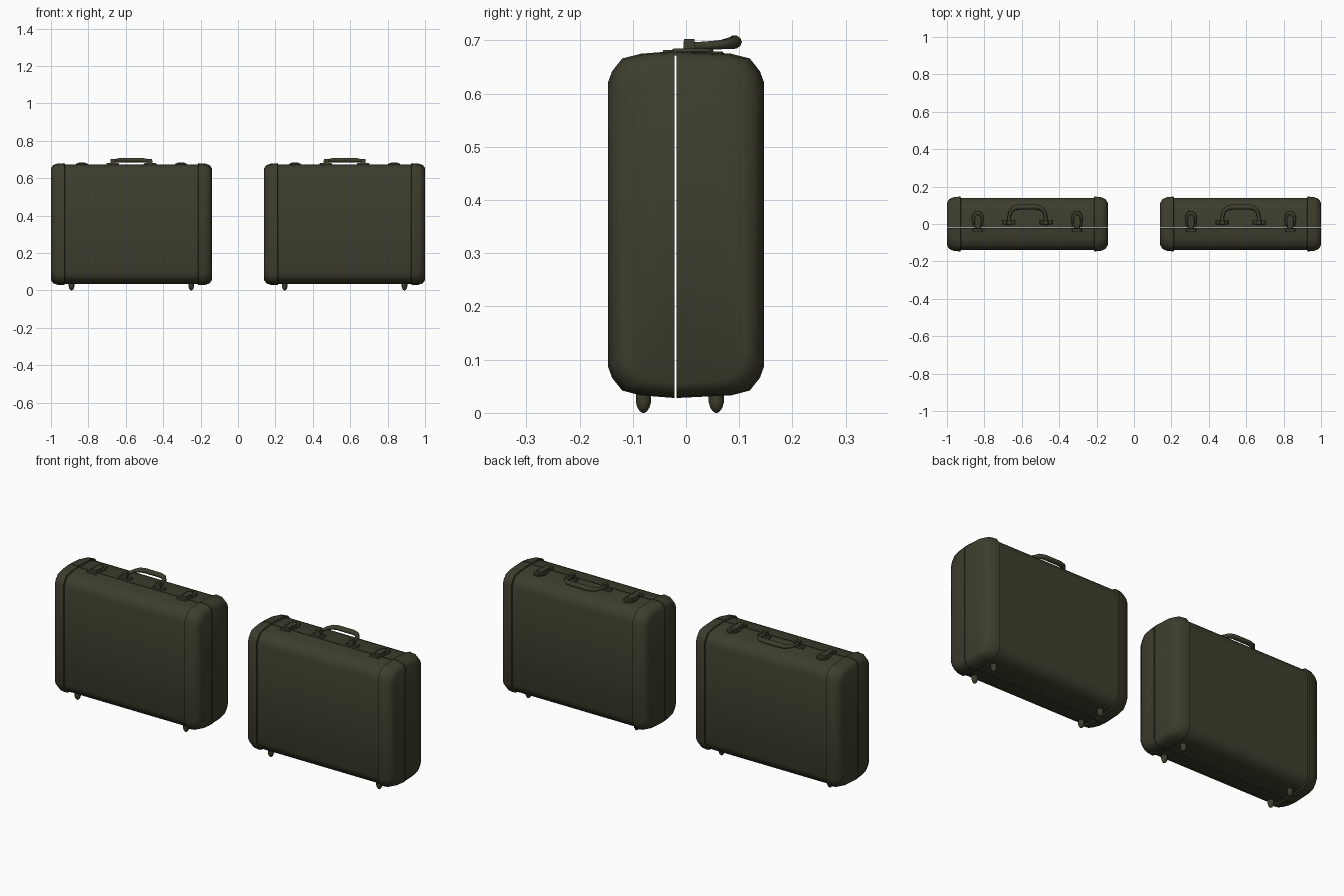
import bpy, bmesh, math
from mathutils import Vector

cube = bpy.data.objects.get("Cube")
if cube:
    bpy.data.objects.remove(cube, do_unlink=True)

olive = bpy.data.materials.new("dark_olive")
olive.use_nodes = True
colour = (0.048, 0.048, 0.027, 1)
olive.diffuse_color = colour
bsdf = olive.node_tree.nodes["Principled BSDF"]
bsdf.inputs["Base Color"].default_value = colour
bsdf.inputs["Roughness"].default_value = 0.8

TOP, BOTTOM, SEAM, OUTER = 0.68, 0.028, -0.02, 0.147


def finish(name, bm, angle=35):
    bmesh.ops.recalc_face_normals(bm, faces=bm.faces[:])
    mesh = bpy.data.meshes.new(name)
    bm.to_mesh(mesh)
    bm.free()
    mesh.materials.append(olive)
    obj = bpy.data.objects.new(name, mesh)
    bpy.context.collection.objects.link(obj)
    bpy.ops.object.select_all(action='DESELECT')
    obj.select_set(True)
    bpy.context.view_layer.objects.active = obj
    bpy.ops.object.shade_smooth_by_angle(angle=math.radians(angle))
    return obj


def loft(bm, rings):
    """Join closed rings of points into a capped tube."""
    loops = [[bm.verts.new(p) for p in ring] for ring in rings]
    n = len(loops[0])
    for a, b in zip(loops, loops[1:]):
        for i in range(n):
            j = (i + 1) % n
            bm.faces.new((a[i], a[j], b[j], b[i]))
    bm.faces.new(loops[0])
    bm.faces.new(loops[-1])


def shell(name, cx, side):
    """One half of the case, with raised bands at both ends."""
    corner = [(0, 0.06), (0.008, 0.038), (0.027, 0.014), (0.062, 0.005)]
    stations = [(0.43, 0.034, 0.026), (0.418, 0.014, 0.01),
                (0.395, 0.004, 0.002), (0.358, 0, 0),
                (0.356, 0.007, 0.006)]
    stations += [(-x, dy, dz) for x, dy, dz in reversed(stations)]
    seam = SEAM + side * 0.002
    rings = []
    for x, dy, dz in stations:
        upper = [(side * (OUTER - dy - a), TOP - dz - b) for a, b in corner]
        upper.append((seam, TOP - dz))
        lower = [(y, TOP + BOTTOM - z) for y, z in upper]
        rings.append([(cx + x, y, z) for y, z in upper + lower[::-1]])
    bm = bmesh.new()
    loft(bm, rings)
    finish(name, bm, 40)


def plate(name, outline, z0, z1, taper=0.88):
    """Flat plate with a slightly tapered top."""
    mid = sum((Vector(p) for p in outline), Vector((0, 0))) / len(outline)
    rim = [mid + (Vector(p) - mid) * taper for p in outline]
    bm = bmesh.new()
    loft(bm, [[(x, y, z0) for x, y in outline],
              [(x, y, z0 + (z1 - z0) * 0.6) for x, y in outline],
              [(x, y, z1) for x, y in rim]])
    finish(name, bm)


def arch(cx, y0, y1, half):
    """Outline with a straight front and a rounded back."""
    pts = [(cx - half * 0.8, y0), (cx + half * 0.8, y0)]
    bend = y1 - half * 1.4
    for i in range(9):
        t = math.pi * i / 8
        pts.append((cx + half * math.cos(t), bend + half * 1.4 * math.sin(t)))
    return pts


def box(x, y, hx, hy):
    return [(x - hx, y - hy), (x + hx, y - hy), (x + hx, y + hy), (x - hx, y + hy)]


def handle(name, cx):
    """Folded-down carrying handle: a padded grip on two arms."""
    half = [(0.098, 0.006, 0.689, 0.009), (0.098, 0.035, 0.69, 0.009),
            (0.09, 0.066, 0.692, 0.010), (0.07, 0.086, 0.695, 0.013),
            (0.045, 0.091, 0.697, 0.014)]
    path = half + [(-x, y, z, r) for x, y, z, r in reversed(half)]
    centres = [Vector((cx + x, y, z)) for x, y, z, r in path]
    rings = []
    for i, c in enumerate(centres):
        along = centres[min(i + 1, len(path) - 1)] - centres[max(i - 1, 0)]
        across = Vector((-along.y, along.x, 0)).normalized()
        r = path[i][3]
        rings.append([c + across * r * math.cos(t) + Vector((0, 0, r * 0.9 * math.sin(t)))
                      for t in (2 * math.pi * k / 10 for k in range(10))])
    bm = bmesh.new()
    loft(bm, rings)
    finish(name, bm, 50)


def foot(name, x, y):
    """Rounded stud, lathed as a stack of rings."""
    profile = [(0.015, 0.036), (0.015, 0.02), (0.012, 0.01), (0.007, 0.003), (0.002, 0)]
    bm = bmesh.new()
    loft(bm, [[(x + r * math.cos(t), y + r * math.sin(t), z)
               for t in (2 * math.pi * k / 10 for k in range(10))] for r, z in profile])
    finish(name, bm, 50)


for label, cx in (("right", -0.57), ("left", 0.57)):
    shell(label + "_case_front_shell", cx, -1)
    shell(label + "_case_back_shell", cx, 1)
    handle(label + "_case_handle", cx)
    for tag, s in (("right", -1), ("left", 1)):
        pre = f"{label}_case_{tag}_"
        # Handle mount and pivot post
        plate(pre + "handle_mount", box(cx + s * 0.1, 0.01, 0.034, 0.012), 0.67, 0.681)
        plate(pre + "handle_post", box(cx + s * 0.098, 0.006, 0.014, 0.011), 0.675, 0.703)
        # Latch: base plate, raised lever and front catch
        lx = cx + s * 0.265
        plate(pre + "latch_plate", arch(lx, -0.016, 0.072, 0.032), 0.67, 0.679)
        plate(pre + "latch_lever", arch(lx, -0.03, 0.052, 0.019), 0.672, 0.685)
        plate(pre + "latch_catch", box(lx, -0.034, 0.026, 0.01), 0.67, 0.682)
        for place, y in (("front", -0.08), ("back", 0.057)):
            foot(pre + place + "_foot", cx + s * 0.32, y)
